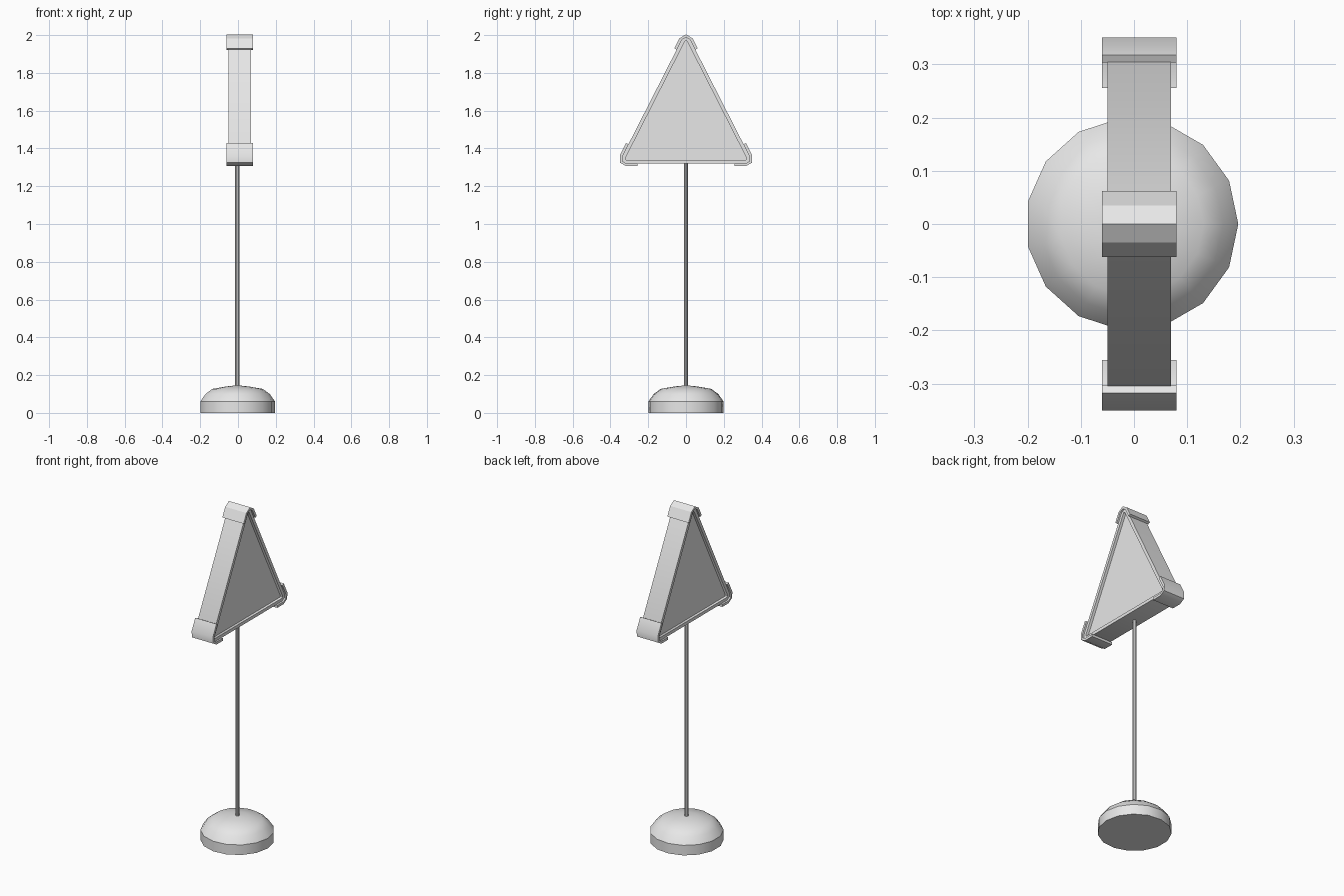
import bpy, bmesh
from math import sin, cos, radians, tau

cube = bpy.data.objects.get("Cube")
if cube:
    bpy.data.objects.remove(cube, do_unlink=True)

grey = bpy.data.materials.new("light grey")
grey.use_nodes = True
grey.diffuse_color = (0.8, 0.8, 0.8, 1)
grey.node_tree.nodes["Principled BSDF"].inputs["Base Color"].default_value = (0.8, 0.8, 0.8, 1)


def loft(name, rings, angle=30):
    """Skin a list of equal closed rings and cap both ends."""
    bm = bmesh.new()
    loops = [[bm.verts.new(p) for p in ring] for ring in rings]
    n = len(loops[0])
    for a, b in zip(loops, loops[1:]):
        for i in range(n):
            j = (i + 1) % n
            bm.faces.new((a[i], a[j], b[j], b[i]))
    bm.faces.new(loops[0][::-1])
    bm.faces.new(loops[-1])
    bmesh.ops.recalc_face_normals(bm, faces=bm.faces)
    mesh = bpy.data.meshes.new(name)
    bm.to_mesh(mesh)
    bm.free()
    mesh.materials.append(grey)
    obj = bpy.data.objects.new(name, mesh)
    bpy.context.collection.objects.link(obj)
    bpy.ops.object.select_all(action="DESELECT")
    obj.select_set(True)
    bpy.context.view_layer.objects.active = obj
    bpy.ops.object.shade_smooth_by_angle(angle=radians(angle))
    return obj


def turned(name, profile, sides):
    """Upright turned part from (radius, height) pairs."""
    rings = [[(r * cos(tau * i / sides) - 0.004, r * sin(tau * i / sides), z)
              for i in range(sides)] for r, z in profile]
    return loft(name, rings)


# Domed foot and pole
turned("base", [(0.2, 0), (0.2, 0.06), (0.172, 0.1), (0.135, 0.127),
                (0.06, 0.14), (0.012, 0.145)], 15)
turned("pole", [(0.011, 0.13), (0.011, 1.335)], 10)

# Rounded corners of the triangle: centre y, z, start angle, end angle,
# and the lengths of the guard arms before and after the bend
CORNERS = {
    "left_guard": (0.316, 1.345, -90, 27, 0.06, 0.074),
    "top_guard": (0, 1.965, 27, 153, 0.06, 0.06),
    "right_guard": (-0.316, 1.345, 153, 270, 0.074, 0.06),
}


def bend(corner, radius):
    """The three points of one rounded corner."""
    y, z, start, end = corner[:4]
    angles = [radians(a) for a in (start, (start + end) / 2, end)]
    return [(y + radius * cos(a), z + radius * sin(a)) for a in angles]


def triangle(x, radius):
    return [(x, y, z) for c in CORNERS.values() for y, z in bend(c, radius)]


# Triangular sign box with a raised rim around both recessed faces
RIM, EDGE = 0.006, 0.025
loft("sign_box", [triangle(-0.034, RIM), triangle(-0.05, RIM), triangle(-0.05, EDGE),
                  triangle(0.07, EDGE), triangle(0.07, RIM), triangle(0.054, RIM)])


def guard_path(corner, radius):
    """Corner bend with a straight arm at each end."""
    points = bend(corner, radius)
    a, b = radians(corner[2]), radians(corner[3])
    (y0, z0), (y1, z1) = points[0], points[-1]
    first = (y0 + corner[4] * sin(a), z0 - corner[4] * cos(a))
    last = (y1 - corner[5] * sin(b), z1 + corner[5] * cos(b))
    return [first, *points, last]


# Corner guards wrapped around the three corners
for name, corner in CORNERS.items():
    pairs = zip(guard_path(corner, 0.024), guard_path(corner, 0.039))
    loft(name, [[(-0.06, *inner), (0.08, *inner), (0.08, *outer), (-0.06, *outer)]
                for inner, outer in pairs])
